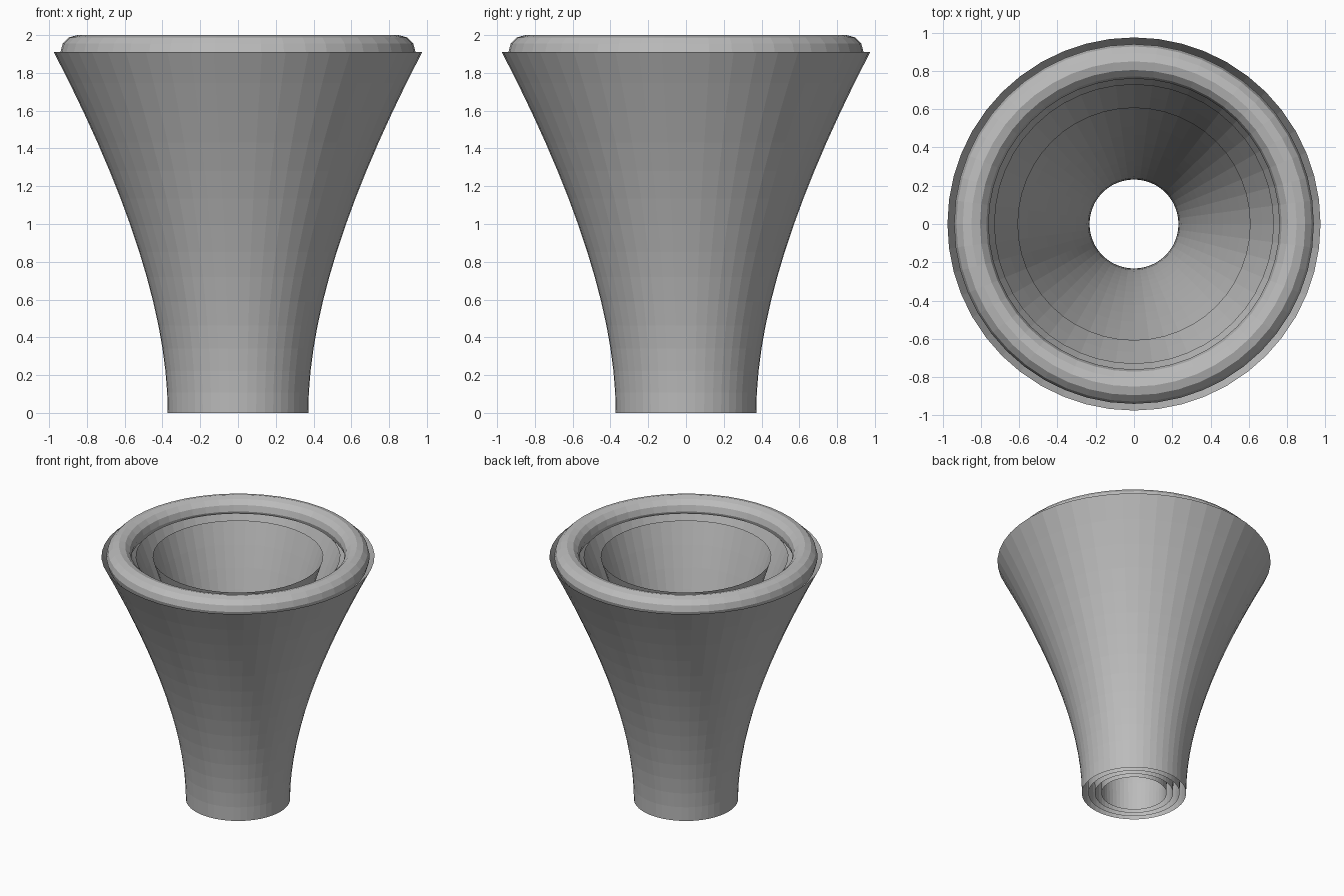
import bpy, bmesh, math

if "Cube" in bpy.data.objects:
    bpy.data.objects.remove(bpy.data.objects["Cube"])

SEGS = 48       # sides around the axis
STEPS = 14      # rows along the flare
TOP = 1.91      # height of the flared edge

grey = bpy.data.materials.new("mid grey")
grey.diffuse_color = (0.5, 0.5, 0.5, 1)
grey.use_nodes = True
grey.node_tree.nodes["Principled BSDF"].inputs["Base Color"].default_value = grey.diffuse_color


def flare_profile():
    """Quadratic curve from the narrow foot to the wide mouth."""
    (r0, z0), (r1, z1), (r2, z2) = (0.372, 0), (0.372, 0.75), (0.975, TOP)
    pts = []
    for i in range(STEPS + 1):
        t = i / STEPS
        a, b, c = (1 - t) ** 2, 2 * t * (1 - t), t * t
        pts.append((a * r0 + b * r1 + c * r2, a * z0 + b * z1 + c * z2))
    return pts


def lathe(name, profile, closed=False):
    """Spin a (radius, height) profile around the z axis."""
    bm = bmesh.new()
    rings = [[bm.verts.new((r * math.cos(k * math.tau / SEGS),
                            r * math.sin(k * math.tau / SEGS), z))
              for k in range(SEGS)] for r, z in profile]
    pairs = list(zip(rings, rings[1:]))
    if closed:
        pairs.append((rings[-1], rings[0]))
    for low, high in pairs:
        for k in range(SEGS):
            n = (k + 1) % SEGS
            bm.faces.new((low[k], low[n], high[n], high[k]))
    mesh = bpy.data.meshes.new(name)
    bm.to_mesh(mesh)
    bm.free()
    mesh.materials.append(grey)
    obj = bpy.data.objects.new(name, mesh)
    bpy.context.collection.objects.link(obj)
    return obj


# Four nested open flared shells, each narrower than the last
for name, scale in (("outer_shell", 1), ("second_shell", 0.875),
                    ("third_shell", 0.75), ("inner_shell", 0.625)):
    lathe(name, [(r * scale, z) for r, z in flare_profile()])

# Rounded ring resting in the mouth
ring = [(0.85 + 0.09 * math.cos(i * math.tau / 12),
         TOP + 0.09 * math.sin(i * math.tau / 12)) for i in range(12)]
lathe("rim_ring", ring, closed=True)
